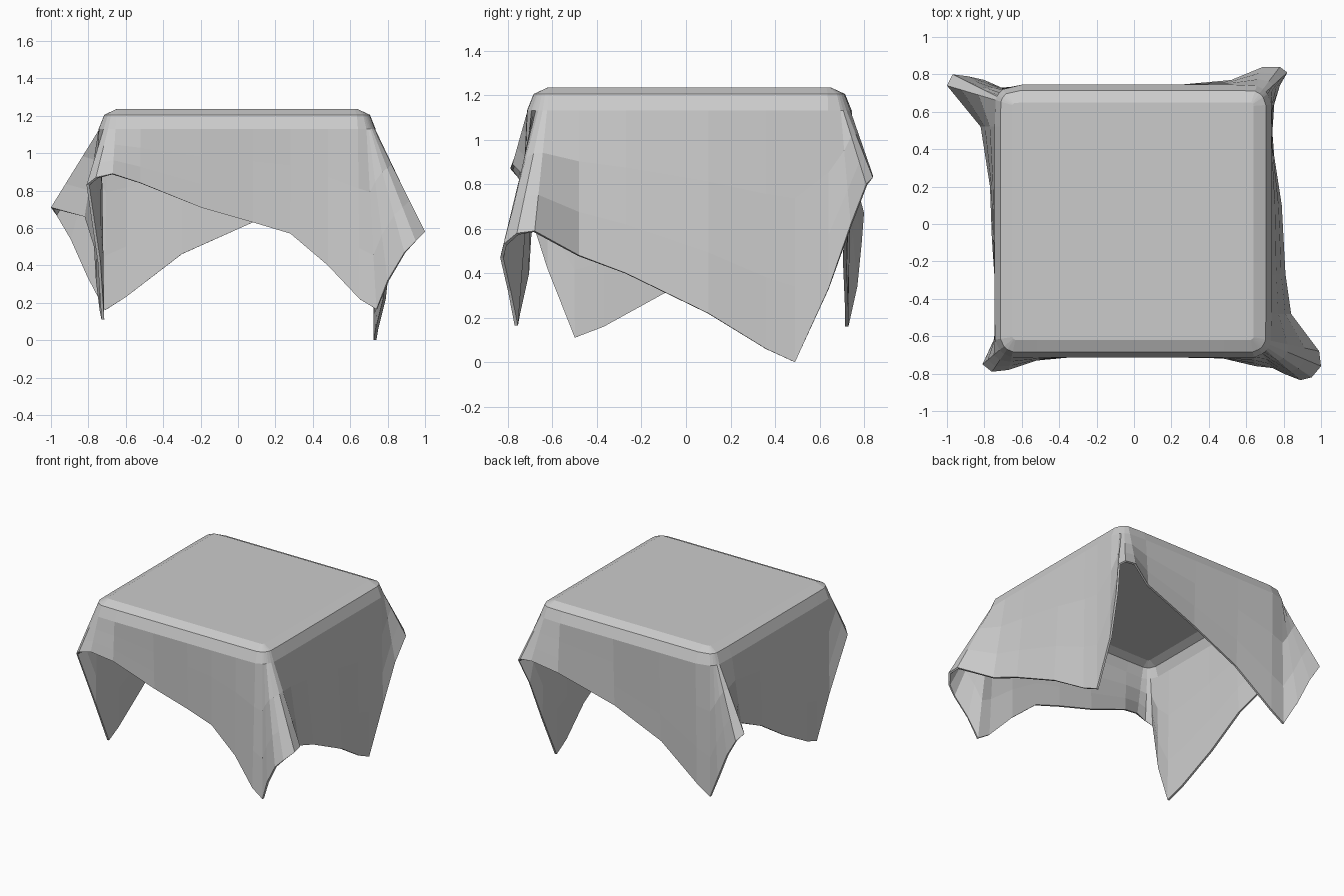
import bpy
from mathutils import Vector

if "Cube" in bpy.data.objects:
    bpy.data.objects.remove(bpy.data.objects["Cube"])

# Hem of the draped cloth, walked counter-clockwise, one row per side
hem = [
    # front
    (-.81, -.75, .83), (-.76, -.79, .87), (-.67, -.78, .89), (-.52, -.73, .84), (-.2, -.70, .71),
    (.08, -.70, .63), (.28, -.71, .57), (.48, -.72, .40), (.65, -.76, .22), (.74, -.77, .165),
    (.80, -.80, .32), (.89, -.835, .47),
    # right
    (.95, -.82, .53), (1.0, -.76, .58), (.99, -.68, .59), (.84, -.48, .48), (.81, -.27, .40),
    (.79, .10, .22), (.75, .36, .06), (.74, .49, .0), (.75, .64, .33), (.78, .74, .62),
    # back
    (.82, .81, .80), (.78, .84, .83), (.69, .84, .84), (.52, .77, .77), (.08, .73, .63),
    (-.3, .72, .46), (-.6, .73, .23), (-.71, .73, .16), (-.80, .77, .34), (-.89, .79, .54),
    # left
    (-.97, .80, .67), (-1.0, .74, .71), (-.82, .52, .66), (-.77, .2, .50), (-.76, -.08, .32),
    (-.74, -.37, .16), (-.73, -.5, .11), (-.75, -.62, .42),
]


def table_edge(p, radius, z):
    """Point on the rounded table-top outline nearest to hem point p."""
    inner = Vector((max(-.63, min(.62, p.x)), max(-.60, min(.63, p.y)), 0))
    out = Vector((p.x, p.y, 0)) - inner
    q = inner + out.normalized() * radius
    q.z = z
    return q


# Rings: flat top edge, bevelled shoulder, then the hanging skirt down to the hem
points = [Vector(p) for p in hem]
rings = [[table_edge(p, r, z) for p in points]
         for r, z in ((.02, 1.235), (.085, 1.205), (.115, 1.13))]
shoulder = rings[-1]
for t in (.35, .7, 1.0):
    rings.append([a.lerp(b, t) for a, b in zip(shoulder, points)])

n = len(points)
verts = [v for ring in rings for v in ring]
faces = [tuple(range(n))]
for k in range(len(rings) - 1):
    for i in range(n):
        j = (i + 1) % n
        faces.append((k * n + i, (k + 1) * n + i, (k + 1) * n + j, k * n + j))

mesh = bpy.data.meshes.new("tablecloth")
mesh.from_pydata(verts, [], faces)
mesh.update()
cloth = bpy.data.objects.new("tablecloth", mesh)
bpy.context.collection.objects.link(cloth)

# Thin cloth thickness, grown inwards
solid = cloth.modifiers.new("thickness", 'SOLIDIFY')
solid.thickness = .015
solid.offset = -1
